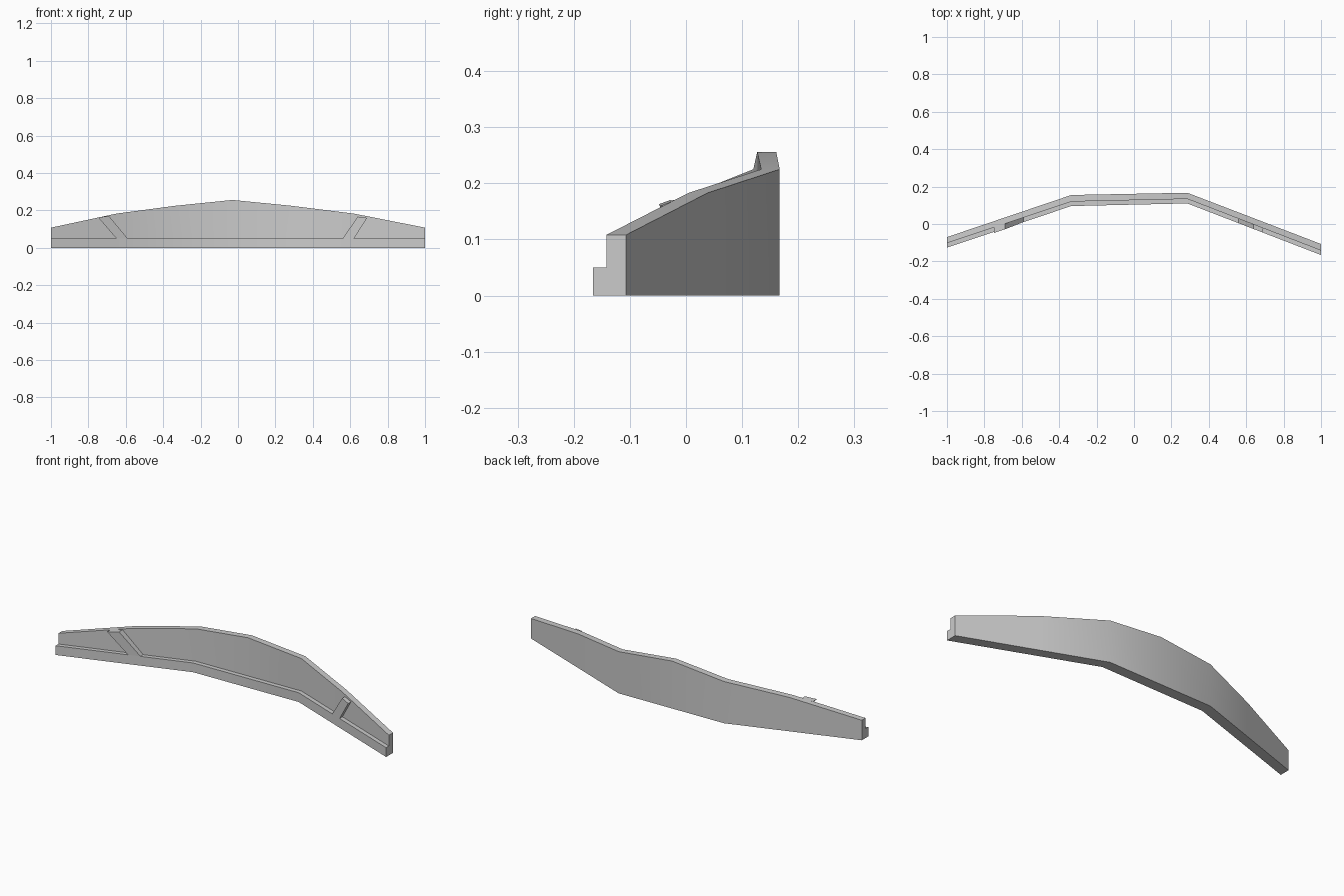
import bpy, bmesh

if "Cube" in bpy.data.objects:
    bpy.data.objects.remove(bpy.data.objects["Cube"])

# Plan outline: x, back edge y, wall front y, ledge front y
PLAN = [(-1, -0.07, -0.102, -0.126), (-0.335, 0.155, 0.12, 0.096),
        (0.285, 0.167, 0.134, 0.11), (1, -0.107, -0.142, -0.166)]
# Top edge of the wall: x, z
TOP = [(-1, 0.108), (-0.65, 0.183), (-0.335, 0.225), (-0.03, 0.256),
       (0.285, 0.225), (0.62, 0.183), (1, 0.108)]
LEDGE_Z = 0.05


def plan_at(x, column):
    for a, b in zip(PLAN, PLAN[1:]):
        if x <= b[0]:
            t = (x - a[0]) / (b[0] - a[0])
            return a[column] + t * (b[column] - a[column])


def loft(name, rings):
    """Skin a row of matching cross-sections and cap both ends."""
    bm = bmesh.new()
    rows = [[bm.verts.new(p) for p in ring] for ring in rings]
    n = len(rows[0])
    for a, b in zip(rows, rows[1:]):
        for i in range(n):
            j = (i + 1) % n
            bm.faces.new((a[i], a[j], b[j], b[i]))
    bm.faces.new(rows[0])
    bm.faces.new(rows[-1])
    bmesh.ops.recalc_face_normals(bm, faces=bm.faces)
    mesh = bpy.data.meshes.new(name)
    bm.to_mesh(mesh)
    bm.free()
    obj = bpy.data.objects.new(name, mesh)
    bpy.context.collection.objects.link(obj)
    return obj


# Bent wall with a stepped ledge along its front foot
rings = []
for x, z in TOP:
    back, wall, ledge = (plan_at(x, c) for c in (1, 2, 3))
    rings.append([(x, back, 0), (x, back, z), (x, wall, z),
                  (x, wall, LEDGE_Z), (x, ledge, LEDGE_Z), (x, ledge, 0)])
wall_obj = loft("curved_wall", rings)
bpy.context.view_layer.objects.active = wall_obj
wall_obj.select_set(True)
bpy.ops.object.shade_smooth_by_angle(angle=0.5236)


# Slanted flat strips rising from the ledge, flush with its front
def strip(name, outline, lean):
    front = [(x, plan_at(x, 3) - (lean if z > LEDGE_Z else 0), z) for x, z in outline]
    back = [(x, plan_at(x, 2) + 0.004, z) for x, z in outline]
    loft(name, [front, back])


strip("left_strip", [(-0.65, 0.05), (-0.59, 0.05), (-0.69, 0.17), (-0.748, 0.163)], 0.006)
strip("right_strip", [(0.56, 0.05), (0.62, 0.05), (0.69, 0.16), (0.64, 0.167)], 0)
